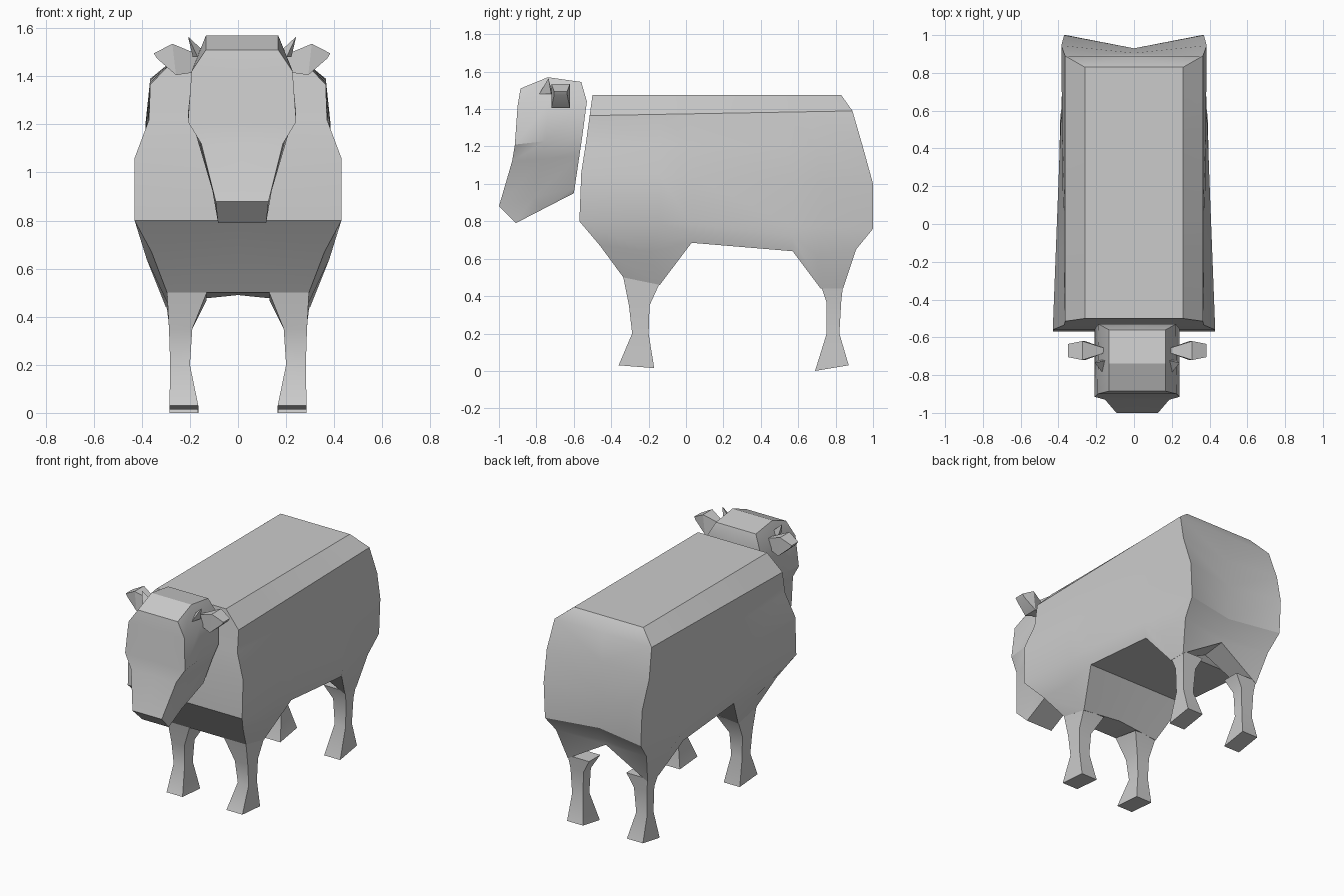
import bpy, bmesh, math
from mathutils import Vector

if "Cube" in bpy.data.objects:
    bpy.data.objects.remove(bpy.data.objects["Cube"])

grey = bpy.data.materials.new("plain grey")
grey.diffuse_color = (0.6, 0.6, 0.6, 1)
grey.use_nodes = True
grey.node_tree.nodes["Principled BSDF"].inputs["Base Color"].default_value = grey.diffuse_color


def finish(name, bm, mirror=False, offset=0.0):
    bmesh.ops.remove_doubles(bm, verts=bm.verts[:], dist=0.0005)
    if mirror:
        bmesh.ops.mirror(bm, geom=bm.verts[:] + bm.edges[:] + bm.faces[:],
                         axis='X', merge_dist=0.001)
    bmesh.ops.recalc_face_normals(bm, faces=bm.faces[:])
    mesh = bpy.data.meshes.new(name)
    bm.to_mesh(mesh)
    bm.free()
    mesh.materials.append(grey)
    ob = bpy.data.objects.new(name, mesh)
    ob.location.x = offset
    bpy.context.collection.objects.link(ob)
    bpy.ops.object.select_all(action='DESELECT')
    ob.select_set(True)
    bpy.context.view_layer.objects.active = ob
    bpy.ops.object.shade_smooth_by_angle(angle=math.radians(30))
    return ob


def add_face(bm, verts):
    # skip faces collapsed to a line
    uniq = []
    for v in verts:
        if all((v.co - u.co).length > 0.0005 for u in uniq):
            uniq.append(v)
    if len(uniq) > 2:
        bm.faces.new(uniq)


def grid(bm, rows):
    vs = [[bm.verts.new(p) for p in r] for r in rows]
    for a, b in zip(vs, vs[1:]):
        for i in range(len(a) - 1):
            add_face(bm, [a[i], a[i + 1], b[i + 1], b[i]])


def loft(bm, rings):
    vs = [[bm.verts.new(p) for p in r] for r in rings]
    n = len(vs[0])
    for a, b in zip(vs, vs[1:]):
        for i in range(n):
            add_face(bm, [a[i], a[(i + 1) % n], b[(i + 1) % n], b[i]])
    for cap in (vs[0], vs[-1]):
        add_face(bm, cap)


# Body: half shell, rows from spine to belly, columns from chest to rump
# each row: front corner, rear corner, depth of the groove in the rump
upper = [((0, -.5, 1.475), (0, .83, 1.475), 0),
         ((.26, -.5, 1.475), (.26, .83, 1.475), 0),
         ((.365, -.515, 1.365), (.365, .89, 1.39), 0),
         ((.37, -.535, 1.22), (.385, .945, 1.2), .04),
         ((.43, -.56, 1.06), (.37, 1, 1.0), .07),
         ((.43, -.57, .8), (.36, 1, .76), .07)]
rows = []
for f, r, dent in upper:
    f, r = Vector(f), Vector(r)
    row = [(0, f.y, f.z)]
    row += [f.lerp(r, t) for t in (0, .27, .38, .73, .83, 1)]
    row += [(0, r.y - dent, r.z)]
    rows.append(row)
thigh = [(.36, -.46, .67), (.38, -.2, .64), (.39, .03, .74),
         (.39, .57, .72), (.37, .7, .62), (.34, .91, .65)]
leg_top = [(.295, -.335, .5), (.295, -.14, .46), (.38, .03, .685),
           (.38, .57, .64), (.3, .72, .44), (.3, .84, .44)]
under = [(0, -.335, .5), (0, -.14, .49), (0, .03, .685),
         (0, .57, .64), (0, .7, .6), (0, .86, .62)]
rows.append([(0, -.46, .67)] + thigh + [(0, .88, .66)])
rows.append([under[0]] + leg_top + [under[-1]])
rows.append([under[0]] + under + [under[-1]])
bm = bmesh.new()
grid(bm, rows)
finish("body", bm, mirror=True)

# Legs: four-sided lofts; rings are x0, x1, y0, y1, z front, z back
legs = {
    "front_leg": [(.13, .295, -.335, -.14, .5, .47), (.19, .287, -.305, -.195, .35, .35),
                  (.2, .282, -.288, -.2, .2, .2), (.165, .285, -.36, -.17, .03, .015)],
    "back_leg": [(.14, .3, .72, .84, .46, .46), (.19, .287, .75, .83, .37, .37),
                 (.2, .282, .752, .82, .2, .2), (.165, .285, .69, .87, 0, .03)],
}
for name, spec in legs.items():
    for side, s in (("right", 1), ("left", -1)):
        bm = bmesh.new()
        loft(bm, [[(s * a, c, zf), (s * b, c, zf), (s * b, d, zb), (s * a, d, zb)]
                  for a, b, c, d, zf, zb in spec])
        finish(f"{name}_{side}", bm)

# Head: half shell; rows are front, middle and back points as (half width, y, z)
HEAD_X = 0.017
head = [(.1, -.91, .79, .1, -.6, .95), (.11, -1.0, .88, .14, -.595, .98),
        (.17, -.93, 1.12, .19, -.57, 1.15), (.225, -.915, 1.21, .225, -.555, 1.25),
        (.21, -.9, 1.42, .205, -.53, 1.44), (.15, -.885, 1.51, .15, -.56, 1.545)]
rows = []
for i, p in enumerate(head):
    f, b = Vector(p[:3]), Vector(p[3:])
    m = f.lerp(b, .45)
    if i == len(head) - 1:
        m.z = 1.57
    rows.append([(0, f.y, f.z), f, m, b, (0, b.y, b.z)])
flat = lambda row: [(0, p[1], p[2]) for p in row]
bm = bmesh.new()
grid(bm, [flat(rows[0])] + rows + [flat(rows[-1])])
finish("head", bm, mirror=True, offset=HEAD_X)

# Ears and horns on both sides of the head
for side, s in (("right", 1), ("left", -1)):
    bm = bmesh.new()
    ring = lambda xt, xb, hy, zt, zb: [
        (s * xt, -.67 - hy, zt), (s * xt, -.67 + hy, zt),
        (s * xb, -.67 + hy, zb), (s * xb, -.67 - hy, zb)]
    loft(bm, [ring(.17, .17, .012, 1.485, 1.42),
              ring(.29, .275, .05, 1.535, 1.405),
              ring(.367, .355, .035, 1.495, 1.475)])
    finish(f"ear_{side}", bm, offset=HEAD_X)

    bm = bmesh.new()
    base = [bm.verts.new(p) for p in ((s * .155, -.72, 1.5), (s * .185, -.785, 1.48),
                                      (s * .205, -.72, 1.48))]
    tip = bm.verts.new((s * .225, -.735, 1.565))
    for i in range(3):
        bm.faces.new((base[i], base[(i + 1) % 3], tip))
    bm.faces.new(base)
    finish(f"horn_{side}", bm, offset=HEAD_X)
